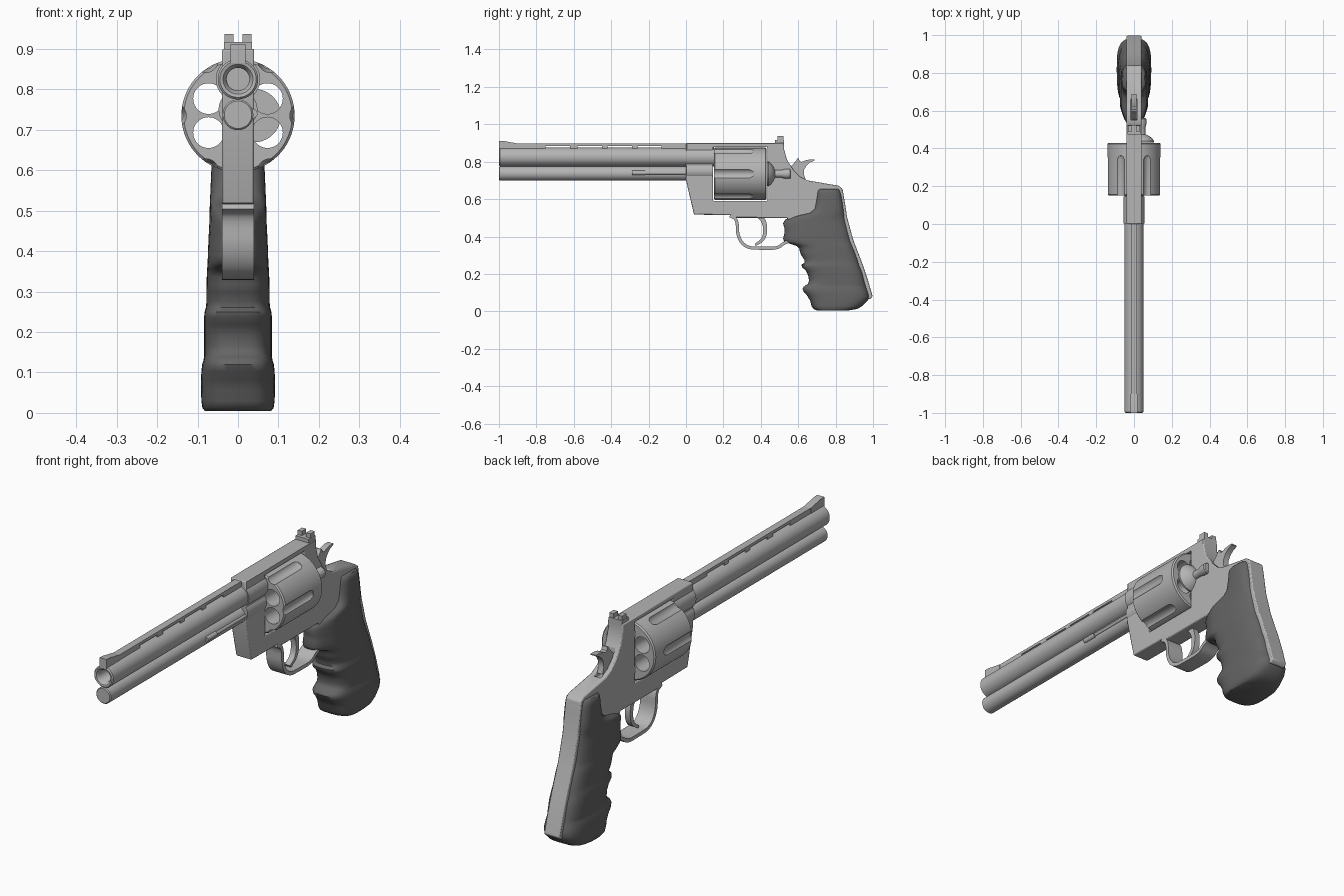
import bpy, bmesh, math
from mathutils import Vector, Matrix

if "Cube" in bpy.data.objects:
    bpy.data.objects.remove(bpy.data.objects["Cube"])


def material(name, value):
    m = bpy.data.materials.new(name)
    m.use_nodes = True
    col = (value, value, value, 1)
    m.diffuse_color = col
    m.node_tree.nodes["Principled BSDF"].inputs["Base Color"].default_value = col
    return m


STEEL = material("steel grey", 0.46)
RUBBER = material("dark rubber", 0.13)


def finish(name, bm, mat=STEEL, angle=35):
    bmesh.ops.recalc_face_normals(bm, faces=bm.faces)
    me = bpy.data.meshes.new(name)
    bm.to_mesh(me)
    bm.free()
    me.materials.append(mat)
    ob = bpy.data.objects.new(name, me)
    bpy.context.collection.objects.link(ob)
    smooth(ob, angle)
    return ob


def smooth(ob, angle=35):
    bpy.ops.object.select_all(action='DESELECT')
    ob.select_set(True)
    bpy.context.view_layer.objects.active = ob
    bpy.ops.object.shade_smooth_by_angle(angle=math.radians(angle))


def round_path(pts, times=2, closed=False):
    """Corner cutting that keeps the ends of an open path."""
    pts = [Vector(p) for p in pts]
    for _ in range(times):
        pairs = list(zip(pts, pts[1:] + pts[:1] if closed else pts[1:]))
        new = [q for a, b in pairs for q in (a.lerp(b, .25), a.lerp(b, .75))]
        pts = new if closed else [pts[0]] + new + [pts[-1]]
    return pts


def plate(name, pts, half, x=0):
    """Side profile (y, z) extruded across x."""
    bm = bmesh.new()
    face = bm.faces.new([bm.verts.new((x - half, p[0], p[1])) for p in pts])
    out = bmesh.ops.extrude_face_region(bm, geom=[face])
    verts = [v for v in out["geom"] if isinstance(v, bmesh.types.BMVert)]
    bmesh.ops.translate(bm, verts=verts, vec=(2 * half, 0, 0))
    return finish(name, bm)


def ribbon(name, path, thick, half, taper=1):
    """Bent strip following a side path."""
    path = round_path(path)
    left, right = [], []
    for i, p in enumerate(path):
        d = (path[min(i + 1, len(path) - 1)] - path[max(i - 1, 0)]).normalized()
        n = Vector((-d.y, d.x)) * thick / 2 * (1 + (taper - 1) * i / (len(path) - 1))
        left.append(p + n)
        right.append(p - n)
    return plate(name, left + right[::-1], half)


def box(name, x0, x1, y0, y1, z0, z1):
    return plate(name, [(y0, z0), (y1, z0), (y1, z1), (y0, z1)], (x1 - x0) / 2, (x0 + x1) / 2)


def lathe(name, profile, x, z, n=40):
    """Profile (y, radius) turned around an axis along y."""
    bm = bmesh.new()
    verts = [bm.verts.new((x, y, z + r)) for y, r in profile]
    edges = [bm.edges.new(e) for e in zip(verts, verts[1:])]
    bmesh.ops.spin(bm, geom=verts + edges, cent=(x, 0, z), axis=(0, 1, 0),
                   angle=math.tau, steps=n, use_duplicate=False)
    bmesh.ops.remove_doubles(bm, verts=bm.verts, dist=1e-4)
    return finish(name, bm)


def rod(name, y0, y1, r, x, z):
    return lathe(name, [(y0, 0), (y0, r), (y1, r), (y1, 0)], x, z)


def cut(ob, cutter):
    cutter.hide_render = True
    mod = ob.modifiers.new("cut", 'BOOLEAN')
    mod.object, mod.solver = cutter, 'EXACT'
    bpy.context.view_layer.objects.active = ob
    bpy.ops.object.modifier_apply(modifier=mod.name)
    bpy.data.objects.remove(cutter)


# Barrel with bore, lower tube and the collars where they meet the frame
lathe("barrel", [(-.8, 0), (-.8, .028), (-.985, .028), (-.998, .037), (-1, .045),
                 (-.995, .05), (.15, .05)], 0, .825)
lathe("lower_tube", [(-1, 0), (-1, .034), (-.996, .038), (.14, .038), (.14, 0)], 0, .737)
rod("barrel_collar", .002, .145, .055, 0, .825)
rod("tube_collar", .002, .145, .048, 0, .75)

# Ejector rod beside the lower tube
rod("ejector_rod", -.28, 0, .008, .036, .74)
rod("ejector_rod_tip", -.29, -.22, .012, .036, .74)

# Ventilated rib and sights
box("rib", -.017, .017, -.91, 0, .884, .897)
for i, (a, b) in enumerate([(-.91, -.75), (-.62, -.58), (-.45, -.42), (-.29, -.26), (-.13, 0)]):
    box(f"rib_post_{i + 1}", -.017, .017, a, b, .86, .886)
plate("front_sight", [(-1, .865), (-1, .912), (-.98, .912), (-.9, .897), (-.9, .865)], .018)
box("rear_sight_base", -.034, .034, .475, .525, .89, .917)
for side, s in (("left", 1), ("right", -1)):
    box(f"rear_sight_{side}_post", s * .022 - .011, s * .022 + .011, .49, .522, .91, .937)

# Frame running down into the backstrap
spine = [(.815, .672), (.837, .655), (.848, .59), (.862, .5), (.895, .38), (.945, .25),
         (.975, .16), (.998, .08), (.985, .065)]
hump = [(.525, .865), (.54, .81), (.575, .755), (.61, .72), (.65, .7)]
inner = [(.95, .075), (.89, .25), (.82, .4), (.72, .45), (.58, .45), (.54, .5)]
belly = [(.26, .5), (.24, .515), (.043, .517), (0, .7)]
frame = plate("frame", [(0, .9), (.525, .9)] + hump + spine + inner + belly, .04)
cut(frame, box("window_cutter", -.2, .2, .145, .436, .59, .878))
cut(frame, box("hammer_slot_cutter", -.016, .016, .55, .66, .68, .9))
bevel = frame.modifiers.new("soft edges", 'BEVEL')
bevel.width, bevel.segments, bevel.limit_method = .005, 2, 'ANGLE'
smooth(frame)

# Fluted cylinder with six open chambers
CZ = .735
drum = lathe("cylinder", [(.15, 0), (.15, .134), (.156, .14), (.424, .14),
                          (.43, .134), (.43, 0)], 0, CZ, 72)
for i in range(6):
    a = math.radians(30 + 60 * i)
    cut(drum, rod("chamber_cutter", .1, .5, .038, .084 * math.cos(a), CZ + .084 * math.sin(a)))
    a += math.radians(30)
    flute = lathe("flute_cutter", [(.1, 0), (.1, .03), (.34, .03), (.36, .022), (.37, 0)],
                  .158 * math.cos(a), CZ + .158 * math.sin(a))
    cut(drum, flute)
smooth(drum)

# Turned latch on the left behind the cylinder
lathe("latch", [(.432, 0), (.432, .066), (.44, .066), (.455, .055), (.468, .036), (.475, .02),
                (.51, .02), (.53, .026), (.555, .026), (.56, .022), (.56, 0)], .04, CZ)

# Hammer, trigger and guard
plate("hammer", round_path([(.54, .70), (.545, .76), (.585, .80), (.60, .825), (.61, .795),
                            (.65, .812), (.70, .812), (.65, .79), (.625, .745), (.645, .69)],
                           1, True), .014)
ribbon("trigger", [(.385, .52), (.42, .48), (.425, .42), (.41, .38), (.37, .355)], .03, .014, .4)
ribbon("trigger_guard", [(.235, .512), (.275, .49), (.275, .4), (.32, .34), (.41, .337),
                         (.49, .337), (.53, .37), (.6, .39)], .017, .04)

# Grip lofted through sections: height, front, back, half width
sections = [(.005, .70, .87, .082), (.015, .675, .93, .09), (.07, .66, .985, .092),
            (.115, .62, .972, .09), (.135, .63, .965, .084), (.15, .66, .96, .084),
            (.21, .65, .945, .084), (.245, .61, .93, .084), (.265, .64, .925, .078),
            (.31, .61, .91, .078), (.345, .605, .895, .077), (.36, .56, .89, .076),
            (.375, .515, .885, .075), (.43, .53, .87, .073), (.485, .515, .857, .07),
            (.51, .58, .852, .07), (.53, .68, .848, .069), (.6, .695, .838, .066),
            (.645, .70, .828, .064), (.655, .71, .82, .056)]
bm = bmesh.new()
rings = []
for z, front, back, half in round_path(sections, 1):
    ring = []
    for i in range(40):
        a = math.tau * i / 40
        c, s = math.cos(a), math.sin(a)
        u = math.copysign(abs(c) ** .62, c)
        v = math.copysign(abs(s) ** .62, s)
        narrow = 1 - .25 * max(0, (.62 - (front + back) / 2 - u * (back - front) / 2) / .1)
        ring.append(bm.verts.new((v * half * narrow,
                                  (front + back) / 2 + u * (back - front) / 2, z)))
    rings.append(ring)
for lo, hi in zip(rings, rings[1:]):
    for i in range(40):
        j = (i + 1) % 40
        bm.faces.new((lo[i], lo[j], hi[j], hi[i]))
bm.faces.new(rings[0])
bm.faces.new(rings[-1])
finish("grip", bm, RUBBER, 50)
